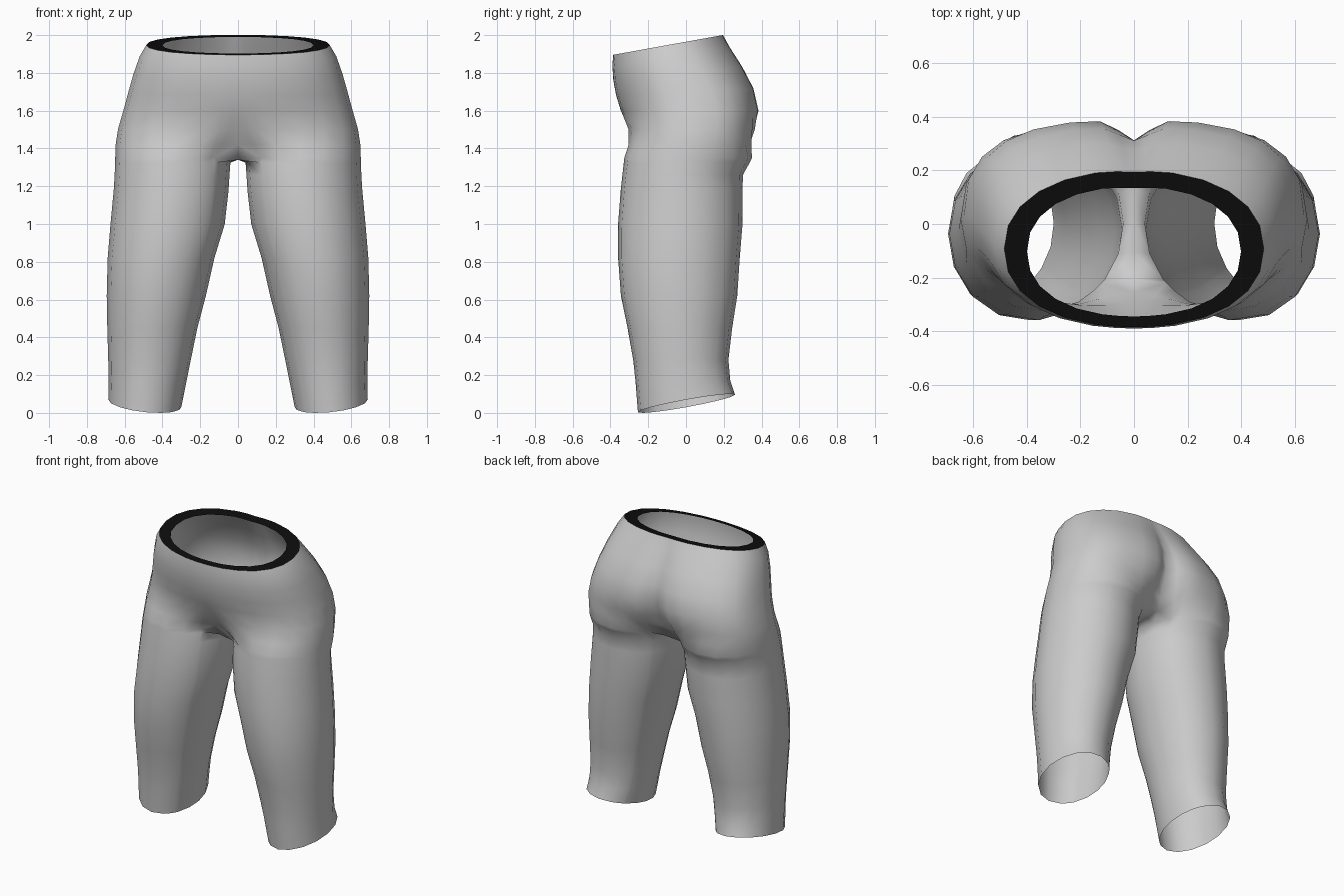
import bpy
import math

if "Cube" in bpy.data.objects:
    bpy.data.objects.remove(bpy.data.objects["Cube"])

# Angles along a half hip section, from front centre round the side to back centre
HALF = [0, 15, 30, 45, 60, 75, 84, 88, 90]
ARC = [-a for a in reversed(HALF)] + HALF[1:]
OUTER = [a * 140 / 90 for a in ARC]     # matching angles around a leg
INNER = [160, 180, 200]                 # inner thigh angles


def material(name, value):
    m = bpy.data.materials.new(name)
    m.diffuse_color = (value, value, value, 1)
    m.use_nodes = True
    m.node_tree.nodes["Principled BSDF"].inputs["Base Color"].default_value = m.diffuse_color
    return m


def power(v, e):
    return math.copysign(abs(v) ** e, v)


def leg_point(angle, xin, xout, yf, yb):
    a = math.radians(angle)
    return ((xin + xout) / 2 + (xout - xin) / 2 * math.cos(a),
            (yf + yb) / 2 + (yb - yf) / 2 * math.sin(a))


CROTCH = (0.04, 0.65, -0.327, 0.35)


def hip_ring(z, tilt, w, yf, yb, cleft, square, blend=0):
    """Half section; blend moves it toward the top of the leg."""
    pts = []
    for phi, theta in zip(ARC, OUTER):
        a = math.radians(phi)
        e = square if phi > 0 else 0.9
        x = 0 if abs(phi) == 90 else w * power(math.cos(a), e)
        y = (yf + yb) / 2 + (yb - yf) / 2 * power(math.sin(a), e)
        if phi > 0:
            y -= cleft * math.exp(-(x / 0.07) ** 2)
        lx, ly = leg_point(theta, *CROTCH)
        if abs(phi) == 90:
            lx = 0
        x += (lx - x) * blend
        y += (ly - y) * blend
        pts.append((x, y, z + tilt * y))
    return pts


def leg_ring(z, *size):
    return [(*leg_point(t, *size), z) for t in OUTER + INNER]


def make_object(name, verts, faces, mat, smooth):
    me = bpy.data.meshes.new(name)
    me.from_pydata(verts, [], faces)
    me.materials.append(mat)
    me.polygons.foreach_set("use_smooth", [smooth] * len(faces))
    ob = bpy.data.objects.new(name, me)
    bpy.context.collection.objects.link(ob)
    mod = ob.modifiers.new("mirror", 'MIRROR')
    mod.use_clip = True
    mod.merge_threshold = 0.0005
    return ob


def loft(rings):
    """Join rings top to bottom; two full rings close around the leg."""
    verts, faces, starts = [], [], []
    for r in rings:
        starts.append(len(verts))
        verts += r
    for k in range(len(rings) - 1):
        a, b = starts[k], starts[k + 1]
        na, nb = len(rings[k]), len(rings[k + 1])
        closed = na == nb and na > len(ARC)
        n = na if closed else len(ARC) - 1
        for i in range(n):
            j = (i + 1) % na
            faces.append((a + i, b + i, b + j, a + j))
    return verts, faces


# Hips: height, tilt, half width, front, back, cleft depth, squareness, blend
waist = hip_ring(1.965, 0.18, 0.485, -0.385, 0.20, 0.006, 0.9)
rings = [waist] + [hip_ring(*r) for r in (
    (1.90, 0.15, 0.52, -0.39, 0.238, 0.015, 0.85),
    (1.80, 0.10, 0.553, -0.385, 0.305, 0.03, 0.78),
    (1.70, 0.05, 0.58, -0.37, 0.362, 0.05, 0.72),
    (1.60, 0.0, 0.607, -0.345, 0.388, 0.075, 0.69),
    (1.50, 0.0, 0.632, -0.318, 0.385, 0.09, 0.70, 0.2),
    (1.42, 0.0, 0.645, -0.318, 0.375, 0.08, 0.72, 0.55))]

# Crotch: the inner part of the section lies on the centre line
crotch = leg_ring(1.35, *CROTCH)
last = len(ARC) - 1
crotch = [(0, y, 1.34) if i == 0 or i >= last else (x, y, z)
          for i, (x, y, z) in enumerate(crotch)]
rings.append(crotch)

# Legs: height, inner x, outer x, front, back
rings += [leg_ring(*r) for r in (
    (1.325, 0.04, 0.651, -0.33, 0.338),
    (1.26, 0.045, 0.653, -0.337, 0.302),
    (1.18, 0.05, 0.658, -0.346, 0.30),
    (1.00, 0.07, 0.675, -0.36, 0.30),
    (0.82, 0.125, 0.69, -0.36, 0.285),
    (0.62, 0.17, 0.695, -0.345, 0.272),
    (0.45, 0.215, 0.692, -0.31, 0.245),
    (0.28, 0.25, 0.687, -0.28, 0.225),
    (0.17, 0.272, 0.685, -0.268, 0.235))]

# Slanted open hem
hem = []
for t in OUTER + INNER:
    x, y = leg_point(t, 0.30, 0.687, -0.255, 0.26)
    hem.append((x, y, 0.05 + 0.18 * y + 0.02 * math.cos(math.radians(t))))
rings.append(hem)

grey = material("light grey", 0.6)
black = material("black", 0.004)
make_object("hips_and_legs", *loft(rings), grey, True)

# Flat dark rim around the waist opening
inner = hip_ring(1.965, 0.18, 0.40, -0.345, 0.14, 0.006, 0.9)
make_object("waist_rim", *loft([inner, waist]), black, False)
